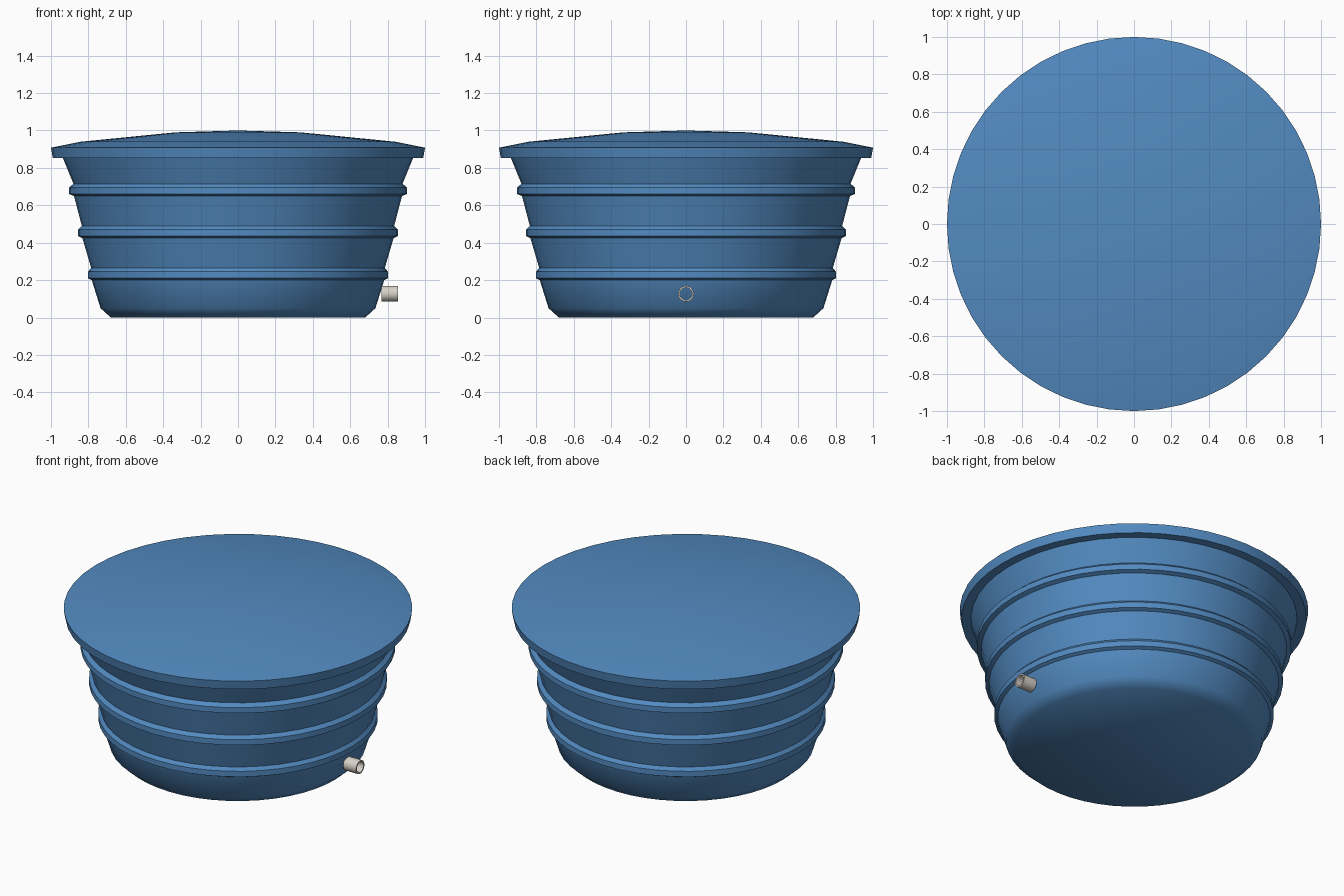
import bpy, bmesh
from math import cos, sin, pi

cube = bpy.data.objects.get("Cube")
if cube:
    bpy.data.objects.remove(cube, do_unlink=True)


def material(name, rgb):
    mat = bpy.data.materials.new(name)
    mat.use_nodes = True
    mat.diffuse_color = (*rgb, 1)
    mat.node_tree.nodes["Principled BSDF"].inputs["Base Color"].default_value = (*rgb, 1)
    return mat


def lathe(name, profile, sides, mat, sharp=(), closed=False):
    """Spin (radius, height) points about z; rings listed in sharp get hard edges."""
    bm = bmesh.new()
    rings = []
    for r, z in profile:
        if r == 0:
            rings.append([bm.verts.new((0, 0, z))] * sides)
        else:
            rings.append([bm.verts.new((r * cos(2 * pi * i / sides), r * sin(2 * pi * i / sides), z))
                          for i in range(sides)])
    pairs = list(zip(rings, rings[1:]))
    if closed:
        pairs.append((rings[-1], rings[0]))
    for a, b in pairs:
        for i in range(sides):
            j = (i + 1) % sides
            corners = dict.fromkeys((a[i], a[j], b[j], b[i]))
            bm.faces.new(list(corners)).smooth = True
    for k in sharp:
        for i in range(sides):
            bm.edges.get((rings[k][i], rings[k][(i + 1) % sides])).smooth = False
    bmesh.ops.recalc_face_normals(bm, faces=bm.faces)
    mesh = bpy.data.meshes.new(name)
    bm.to_mesh(mesh)
    bm.free()
    mesh.materials.append(mat)
    obj = bpy.data.objects.new(name, mesh)
    bpy.context.collection.objects.link(obj)
    return obj


blue = material("tank blue", (0.085, 0.255, 0.53))
grey = material("pipe grey", (0.68, 0.64, 0.58))

# Tapered tub with rounded base and three raised bands
tub = [(0, 0), (0.68, 0), (0.735, 0.05)]
hard = []
for wall, band, z in ((0.785, 0.802, 0.21), (0.835, 0.855, 0.435), (0.88, 0.903, 0.66)):
    first = len(tub)
    tub += [(wall - 0.003, z - 0.01), (band, z), (band, z + 0.035), (wall, z + 0.055)]
    hard += range(first, first + 4)
tub.append((0.937, 0.855))
lathe("tub", tub, 48, blue, hard)

# Shallow domed lid with an overhanging rim
lathe("lid", [(0, 0.852), (0.985, 0.852), (0.99, 0.852), (1, 0.908), (0.84, 0.94), (0.335, 0.99), (0, 1)],
      48, blue, (2, 3))

# Hollow outlet pipe on the left side
pipe = lathe("outlet_pipe", [(0.042, 0), (0.042, 0.09), (0.033, 0.09), (0.033, 0)],
             24, grey, range(4), closed=True)
pipe.rotation_euler.y = pi / 2
pipe.location = (0.766, 0, 0.127)
